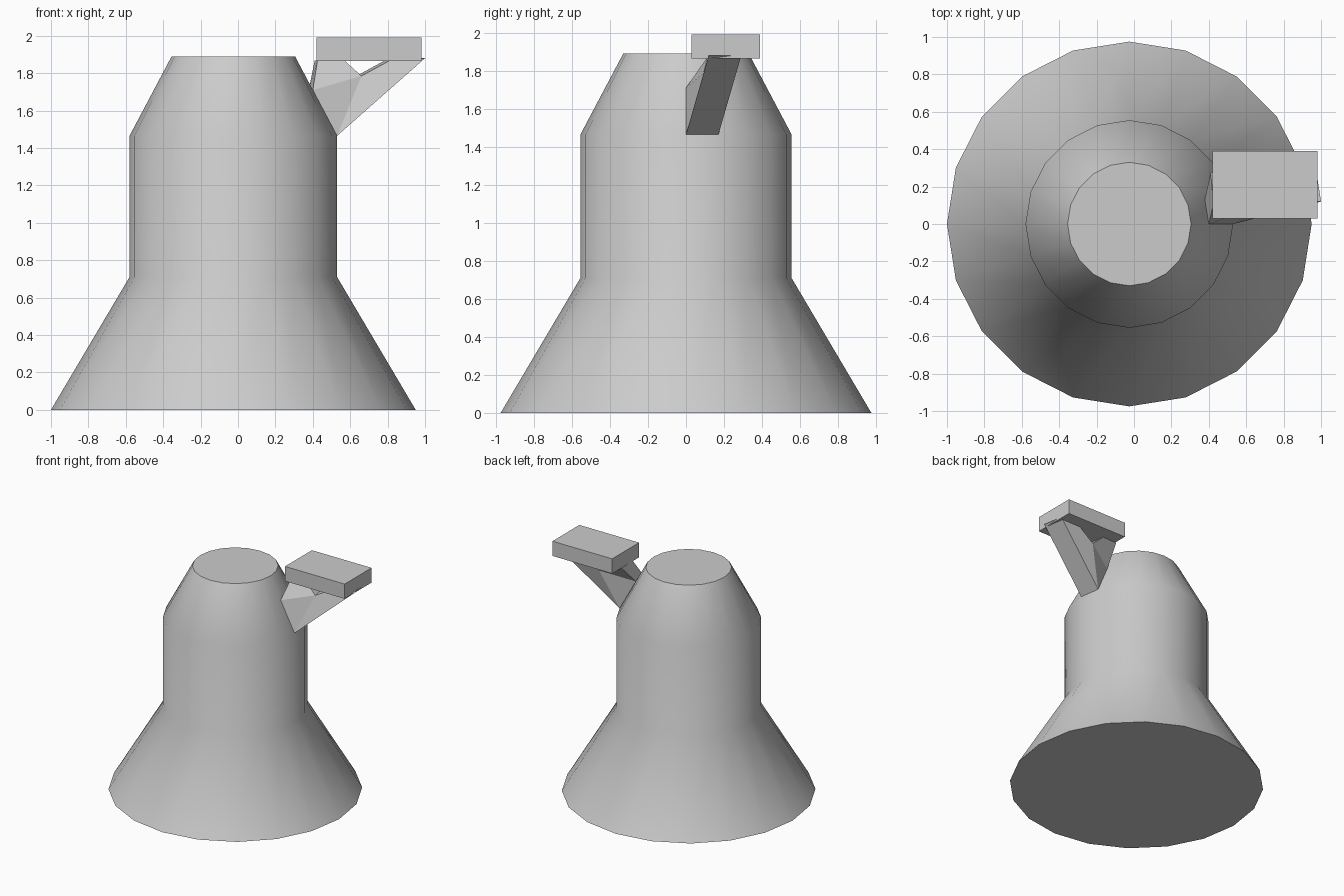
import bpy, bmesh, math
from mathutils import Vector

if "Cube" in bpy.data.objects:
    bpy.data.objects.remove(bpy.data.objects["Cube"])


def add_object(name, bm):
    bmesh.ops.recalc_face_normals(bm, faces=bm.faces)
    mesh = bpy.data.meshes.new(name)
    bm.to_mesh(mesh)
    bm.free()
    obj = bpy.data.objects.new(name, mesh)
    bpy.context.collection.objects.link(obj)
    return obj


# Body: 20-sided flared base, straight drum and tapered shoulder
SIDES, CX = 20, -0.025
profile = [(0.975, 0.0), (0.555, 0.71), (0.555, 1.465), (0.33, 1.89)]
bm = bmesh.new()
rings = []
for r, z in profile:
    angles = [2 * math.pi * i / SIDES for i in range(SIDES)]
    rings.append([bm.verts.new((CX + r * math.cos(a), r * math.sin(a), z)) for a in angles])
for low, high in zip(rings, rings[1:]):
    for i in range(SIDES):
        j = (i + 1) % SIDES
        bm.faces.new((low[i], low[j], high[j], high[i]))
bm.faces.new(rings[0][::-1])
bm.faces.new(rings[-1])
body = add_object("body", bm)
bpy.context.view_layer.objects.active = body
body.select_set(True)
bpy.ops.object.shade_smooth_by_angle(angle=math.radians(40))
body.select_set(False)

# Bracket: forked arm growing out of one shoulder panel, swept across the panel width
outline = [
    (0.53, 0.0, 1.465), (1.0, 0.12, 1.88), (0.81, 0.115, 1.867), (0.66, 0.09, 1.785),
    (0.57, 0.11, 1.867), (0.425, 0.11, 1.867), (0.40, 0.0, 1.71),
]
shift = Vector((-0.027, 0.171, 0.0))
bm = bmesh.new()
front = [bm.verts.new(p) for p in outline]
back = [bm.verts.new(Vector(p) + shift) for p in outline]
back[-1].co = (0.378, 0.131, 1.71)
back[-2].co = (0.41, 0.275, 1.867)
for side in (front, back):
    for fork in ((0, 1, 2, 3), (0, 3, 6), (3, 4, 5, 6)):
        bm.faces.new([side[i] for i in fork])
for i in range(len(outline)):
    j = (i + 1) % len(outline)
    bm.faces.new((front[i], front[j], back[j], back[i]))
add_object("bracket", bm)

# Platform: flat slab resting on the bracket
low, high = Vector((0.42, 0.03, 1.865)), Vector((0.98, 0.39, 1.99))
bm = bmesh.new()
bmesh.ops.create_cube(bm, size=1.0)
bmesh.ops.scale(bm, vec=high - low, verts=bm.verts)
bmesh.ops.translate(bm, vec=(low + high) / 2, verts=bm.verts)
add_object("platform", bm)
